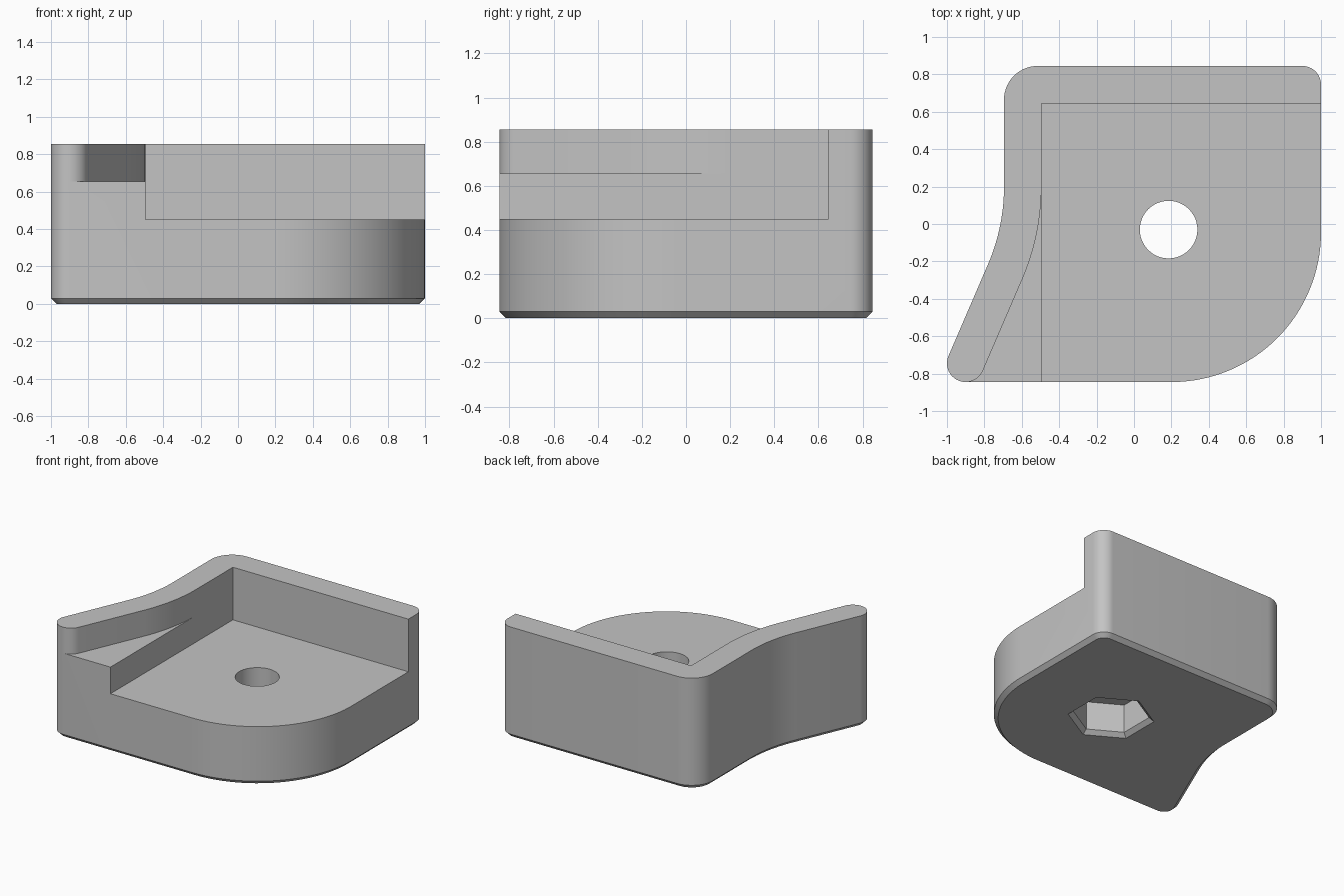
import bpy
import bmesh
import math

if "Cube" in bpy.data.objects:
    bpy.data.objects.remove(bpy.data.objects["Cube"])

SLANT = 22.6                      # lean of the side wall, degrees
TIP = (-0.9, -0.745)
BEND = (-1.745, 0.2)              # centre of the wall's concave bend
TOP, SHELF, FLOOR, CHAMFER = 0.855, 0.655, 0.45, 0.03


def arc(centre, r, a0, a1, n):
    pts = []
    for i in range(n + 1):
        a = math.radians(a0 + (a1 - a0) * i / n)
        pts.append((centre[0] + r * math.cos(a), centre[1] + r * math.sin(a)))
    return pts


def outline(inset):
    """Plan of the body, counter-clockwise, pulled in by inset."""
    return (arc(TIP, 0.1 - inset, 180 - SLANT, 270, 12)
            + arc((0.2, -0.045), 0.8 - inset, 270, 360, 32)
            + arc((0.9, 0.745), 0.1 - inset, 0, 90, 12)
            + arc((-0.515, 0.665), 0.18 - inset, 90, 180, 14)
            + arc(BEND, 1.05 + inset, 0, -SLANT, 14))


def loft(name, layers):
    """Closed solid through (z, points) layers with equal point counts."""
    bm = bmesh.new()
    loops = [[bm.verts.new((x, y, z)) for x, y in pts] for z, pts in layers]
    n = len(loops[0])
    bm.faces.new(list(reversed(loops[0])))
    bm.faces.new(loops[-1])
    for lo, hi in zip(loops, loops[1:]):
        for i in range(n):
            j = (i + 1) % n
            bm.faces.new((lo[i], lo[j], hi[j], hi[i]))
    bmesh.ops.recalc_face_normals(bm, faces=bm.faces)
    mesh = bpy.data.meshes.new(name)
    bm.to_mesh(mesh)
    bm.free()
    ob = bpy.data.objects.new(name, mesh)
    bpy.context.collection.objects.link(ob)
    return ob


def cut(body, cutter):
    cutter.hide_render = True
    bpy.context.view_layer.objects.active = body
    mod = body.modifiers.new("cut", 'BOOLEAN')
    mod.operation = 'DIFFERENCE'
    mod.solver = 'EXACT'
    mod.object = cutter
    bpy.ops.object.modifier_apply(modifier=mod.name)
    bpy.data.objects.remove(cutter, do_unlink=True)


# Solid body with a chamfered underside
body = loft("corner_bracket", [(0, outline(CHAMFER)),
                               (CHAMFER, outline(0)), (TOP, outline(0))])

# Upper shelf following the curved wall and its rounded tip
shelf = (arc(BEND, 1.25, 0, -SLANT, 14) + arc(TIP, 0.1, -SLANT, -90, 10)
         + [(-0.9, -1.0), (-0.4, -1.0), (-0.4, 0.2)])
cut(body, loft("shelf_cutter", [(SHELF, shelf), (1.0, shelf)]))

# Lower square pocket
pocket = [(-0.495, -1.0), (1.2, -1.0), (1.2, 0.645), (-0.495, 0.645)]
cut(body, loft("pocket_cutter", [(FLOOR, pocket), (1.0, pocket)]))

# Bolt hole
HOLE = (0.185, -0.03)
ring = arc(HOLE, 0.154, 0, 360, 48)[:-1]
cut(body, loft("hole_cutter", [(-0.2, ring), (1.0, ring)]))

# Hexagonal nut recess with a chamfered rim underneath
hexes = [(z, arc(HOLE, r, 30, 390, 6)[:-1])
         for z, r in ((-0.03, 0.34), (CHAMFER, 0.27), (0.25, 0.27))]
cut(body, loft("nut_cutter", hexes))

# Colour and shading
grey = bpy.data.materials.new("light_grey")
grey.diffuse_color = (0.55, 0.55, 0.55, 1)
grey.use_nodes = True
grey.node_tree.nodes["Principled BSDF"].inputs["Base Color"].default_value = grey.diffuse_color
body.data.materials.clear()
body.data.materials.append(grey)
for p in body.data.polygons:
    p.material_index = 0
bpy.ops.object.select_all(action='DESELECT')
body.select_set(True)
bpy.context.view_layer.objects.active = body
bpy.ops.object.shade_smooth_by_angle(angle=math.radians(25))
